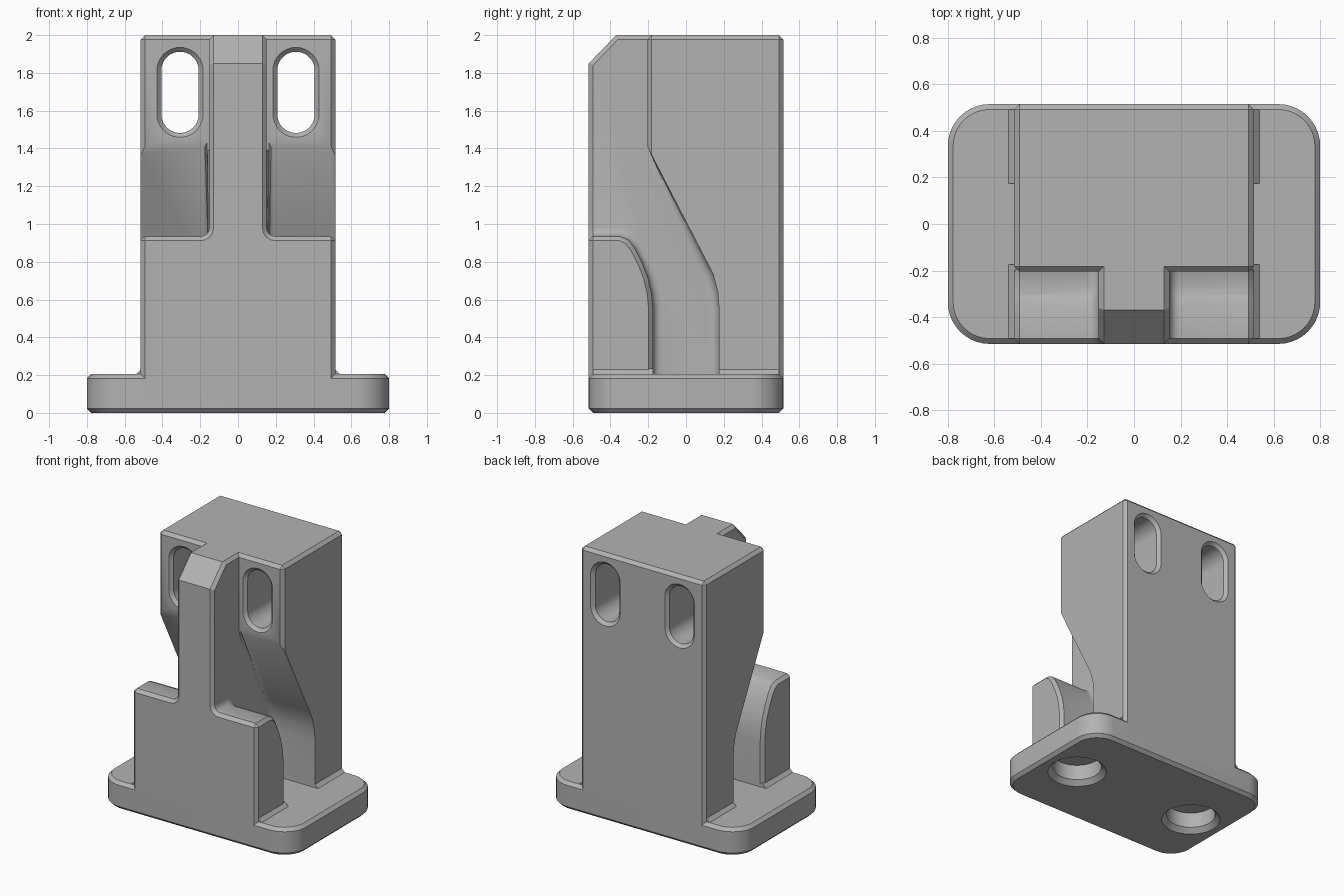
import bpy, bmesh, math
from mathutils import Vector

cube = bpy.data.objects.get("Cube")
if cube:
    bpy.data.objects.remove(cube, do_unlink=True)

grey = bpy.data.materials.new("plain grey")
grey.use_nodes = True
colour = (0.45, 0.45, 0.45, 1)
grey.diffuse_color = colour
grey.node_tree.nodes["Principled BSDF"].inputs["Base Color"].default_value = colour

W, D = 0.515, 0.515      # half width and depth of the block
CH = 0.023               # edge chamfer


def make_object(name, bm):
    bmesh.ops.recalc_face_normals(bm, faces=bm.faces)
    mesh = bpy.data.meshes.new(name)
    bm.to_mesh(mesh)
    bm.free()
    mesh.materials.append(grey)
    obj = bpy.data.objects.new(name, mesh)
    bpy.context.collection.objects.link(obj)
    return obj


def loft(rings):
    """Closed solid through rings of 3D points."""
    bm = bmesh.new()
    loops = [[bm.verts.new(p) for p in ring] for ring in rings]
    n = len(loops[0])
    for a, b in zip(loops, loops[1:]):
        for i in range(n):
            j = (i + 1) % n
            bm.faces.new((a[i], a[j], b[j], b[i]))
    bm.faces.new(loops[0])
    bm.faces.new(loops[-1])
    bmesh.ops.recalc_face_normals(bm, faces=bm.faces)
    return bm


def rounded(hx, hy, r, steps=10):
    """Outline of a rectangle with round corners; hx, hy reach the arc centres."""
    pts = []
    for k, (sx, sy) in enumerate(((1, 1), (-1, 1), (-1, -1), (1, -1))):
        for i in range(steps + 1):
            a = math.pi / 2 * (k + i / steps)
            p = (sx * hx + r * math.cos(a), sy * hy + r * math.sin(a))
            if not pts or math.dist(p, pts[-1]) > 1e-5:
                pts.append(p)
    if math.dist(pts[0], pts[-1]) < 1e-5:
        pts.pop()
    return pts


def cut(target, cutter):
    mod = target.modifiers.new("cut", "BOOLEAN")
    mod.operation, mod.solver, mod.object = "DIFFERENCE", "EXACT", cutter
    bpy.context.view_layer.objects.active = target
    bpy.ops.object.modifier_apply(modifier=mod.name)
    bpy.data.objects.remove(cutter, do_unlink=True)


def smooth(obj):
    bpy.ops.object.select_all(action="DESELECT")
    obj.select_set(True)
    bpy.context.view_layer.objects.active = obj
    bpy.ops.object.shade_smooth_by_angle(angle=math.radians(28))


# Block with a sloping front top edge
block_profile = [(-D, 0.1), (D, 0.1), (D, 2), (-0.37, 2), (-D, 1.85)]
block = make_object("body", loft([[(x, y, z) for y, z in block_profile] for x in (-W, W)]))

# Side channels, leaving the front jaw, the centre web and the overhang
jaw = [(-0.7, 0.935), (-0.35, 0.935), (-0.305, 0.915), (-0.27, 0.87),
       (-0.23, 0.79), (-0.2, 0.71), (-0.182, 0.63), (-0.175, 0.55), (-0.175, 0)]
overhang = [(0.175, 0), (0.175, 0.55), (0.168, 0.64), (0.145, 0.73), (0.11, 0.8),
            (-0.205, 1.41), (-0.205, 2.2), (-0.7, 2.2)]
for side in (-1, 1):
    bm = loft([[(side * x, y, z) for y, z in jaw + overhang] for x in (0.152, 0.7)])
    fillet = []
    for e in bm.edges:
        mid = (e.verts[0].co + e.verts[1].co) / 2
        if all(abs(abs(v.co.x) - 0.152) < 1e-4 for v in e.verts) \
                and 0.1 < mid.z < 1.4 and mid.y > -0.69:
            fillet.append(e)
    bmesh.ops.bevel(bm, geom=fillet, offset=0.045, segments=4, profile=0.5,
                    affect="EDGES", clamp_overlap=False)
    cut(block, make_object("channel_cutter", bm))

# Chamfer the outer corners of the block
bm = bmesh.new()
bm.from_mesh(block.data)
bmesh.ops.remove_doubles(bm, verts=bm.verts, dist=1e-4)
bmesh.ops.dissolve_limit(bm, angle_limit=0.01, verts=bm.verts, edges=bm.edges)
corners = []
for e in bm.edges:
    mid = (e.verts[0].co + e.verts[1].co) / 2
    on_overhang = -0.17 < mid.y < D - 0.01 and mid.z < 1.41
    if len(e.link_faces) == 2 and e.is_convex and e.calc_face_angle() > 0.9 \
            and mid.z > 0.15 and not on_overhang:
        corners.append(e)
bmesh.ops.bevel(bm, geom=corners, offset=CH, segments=1, affect="EDGES", clamp_overlap=False)
bm.to_mesh(block.data)
bm.free()

# Long slots through the upper block, widened at both mouths
for side in (-1, 1):
    rings = []
    for y, r in ((-0.235, 0.152), (-0.182, 0.099), (0.492, 0.099), (0.545, 0.152)):
        rings.append([(side * 0.307 + x, y, 1.697 + z) for x, z in rounded(0, 0.116, r)])
    cut(block, make_object("slot_cutter", loft(rings)))
smooth(block)

# Base plate with round corners and chamfered rims
R = 0.18
rings = []
for z, inset in ((0, CH), (CH, 0), (0.205 - CH, 0), (0.205, CH)):
    rings.append([(x, y, z) for x, y in rounded(0.8 - R, D - R, R - inset)])
base = make_object("base_plate", loft(rings))

# Blind round pockets in the underside
for side in (-1, 1):
    rings = []
    for z, r in ((-0.02, 0.225), (0.035, 0.17), (0.15, 0.17)):
        rings.append([(side * 0.52 + x, y, z) for x, y in rounded(0, 0, r)])
    cut(base, make_object("pocket_cutter", loft(rings)))
smooth(base)

# Small sloping fillets where the legs meet the plate
for side, side_name in ((1, "left"), (-1, "right")):
    for y0, y1, end in ((-D + CH, -0.175, "front"), (0.175, D - CH, "back")):
        section = [(W - 0.03, 0.19), (W + 0.04, 0.19), (W - 0.005, 0.235), (W - 0.03, 0.235)]
        make_object(f"{end}_{side_name}_foot_fillet",
                    loft([[(side * x, y, z) for x, z in section] for y in (y0, y1)]))
